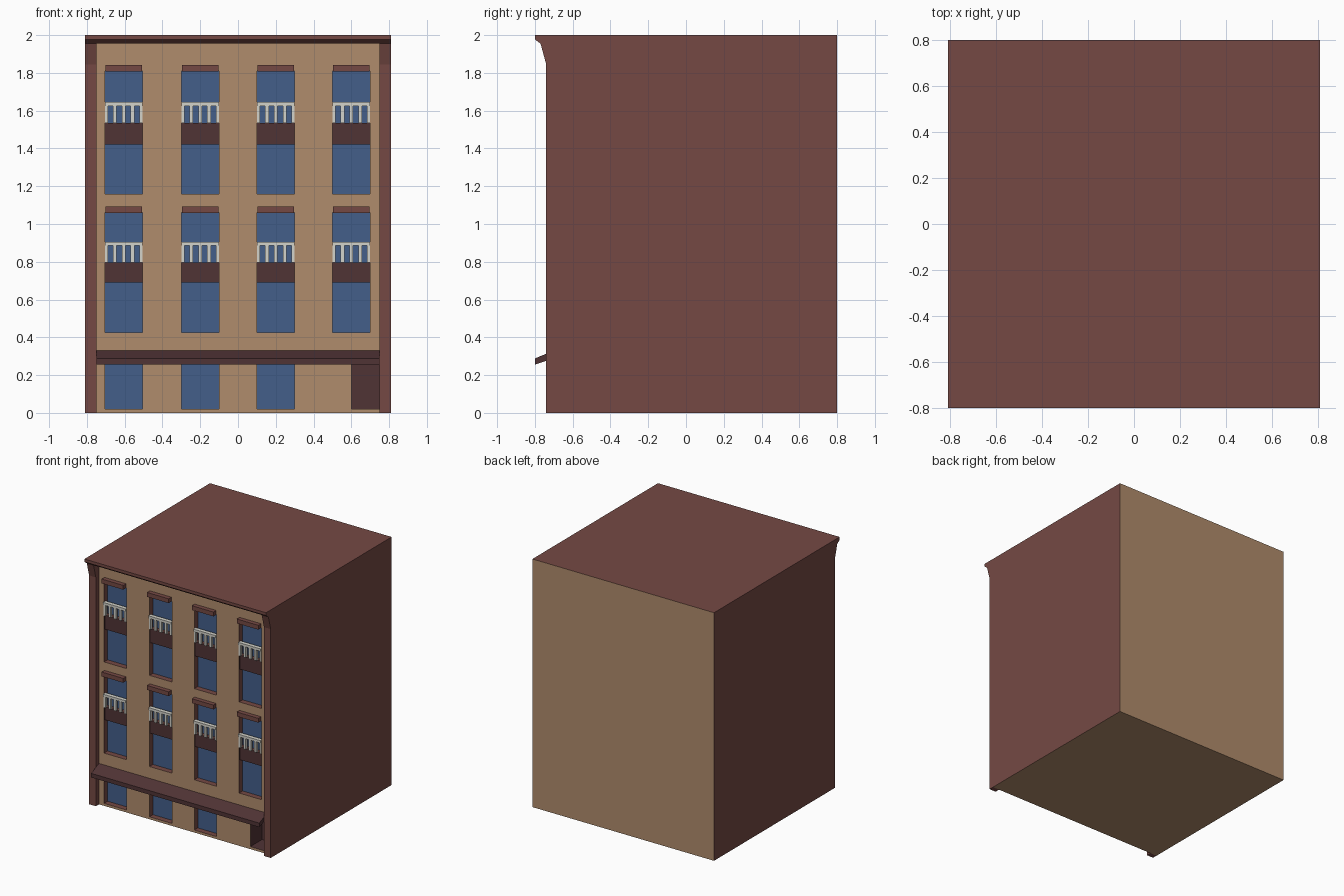
import bpy, bmesh
from mathutils import Vector

if "Cube" in bpy.data.objects:
    bpy.data.objects.remove(bpy.data.objects["Cube"])


def lin(c):
    c /= 255
    return c / 12.92 if c < 0.04045 else ((c + 0.055) / 1.055) ** 2.4


MATS = []
for name, rgb in [("tan_wall", (176, 140, 108)), ("red_brick", (117, 73, 68)),
                  ("dark_brown", (80, 51, 53)), ("blue_glass", (67, 95, 138)),
                  ("pale_stone", (212, 211, 203))]:
    m = bpy.data.materials.new(name)
    m.diffuse_color = (*[lin(c) for c in rgb], 1)
    m.use_nodes = True
    m.node_tree.nodes["Principled BSDF"].inputs["Base Color"].default_value = m.diffuse_color
    MATS.append(m)
TAN, RED, DARK, GLASS, PALE = range(5)


def face(bm, pts, mat, direction):
    """Flat face turned towards the given direction."""
    f = bm.faces.new([bm.verts.new(p) for p in pts])
    f.normal_update()
    if f.normal.dot(Vector(direction)) < 0:
        f.normal_flip()
    f.material_index = mat


def box(bm, x0, x1, y0, y1, z0, z1, mat):
    v = bmesh.ops.create_cube(bm, size=1)["verts"]
    for p in v:
        p.co = ((x0 + x1) / 2 + p.co.x * (x1 - x0), (y0 + y1) / 2 + p.co.y * (y1 - y0),
                (z0 + z1) / 2 + p.co.z * (z1 - z0))
    for f in {f for p in v for f in p.link_faces}:
        f.material_index = mat


def finish(bm, name):
    bmesh.ops.remove_doubles(bm, verts=bm.verts, dist=1e-5)
    me = bpy.data.meshes.new(name)
    bm.to_mesh(me)
    bm.free()
    for m in MATS:
        me.materials.append(m)
    ob = bpy.data.objects.new(name, me)
    bpy.context.collection.objects.link(ob)


W, IN, BACK, WALL = 0.81, 0.75, 0.8, -0.70      # outer/inner half width, back, facade plane
COLS = [-0.605, -0.2, 0.2, 0.6]                 # window column centres
FLOORS = [(0.425, 0.69, 0.795, 1.06), (1.16, 1.42, 1.535, 1.81)]

# Facade: grid of cells, each with its own depth, joined by reveals
xs = [-IN, -0.705, -0.505, -0.3, -0.1, 0.1, 0.3, 0.5, 0.6, 0.7, IN]
zs = [0, 0.02, 0.28, 0.425, 0.69, 0.795, 1.06, 1.16, 1.42, 1.535, 1.81, 1.955]
nx, nz = len(xs) - 1, len(zs) - 1


def cell(i, j):
    """Depth, face colour and reveal colour of one facade cell."""
    if 0 <= i < nx and 0 <= j < nz:
        x, z = (xs[i] + xs[i + 1]) / 2, (zs[j] + zs[j + 1]) / 2
        if 0.02 < z < 0.28 and x > 0.6:
            return -0.55, DARK, DARK
        if any(abs(x - c) < 0.1 for c in COLS):
            if 0.02 < z < 0.28 and x < 0.4:
                return -0.655, GLASS, RED
            for a, b, c, d in FLOORS:
                if b < z < c:
                    return -0.69, DARK, DARK
                if a < z < d:
                    return -0.655, GLASS, RED
    return WALL, TAN, TAN


bm = bmesh.new()
for i in range(nx + 1):
    for j in range(nz + 1):
        y, mat, trim = cell(i, j)
        if i < nx and j < nz:
            a, b, c, d = xs[i], xs[i + 1], zs[j], zs[j + 1]
            face(bm, [(a, y, c), (b, y, c), (b, y, d), (a, y, d)], mat, (0, -1, 0))
        if j < nz:
            y2, _, t2 = cell(i - 1, j)
            if abs(y - y2) > 1e-4:
                x, c, d = xs[i], zs[j], zs[j + 1]
                face(bm, [(x, y, c), (x, y2, c), (x, y2, d), (x, y, d)],
                     trim if y > y2 else t2, (y - y2, 0, 0))
        if i < nx:
            y2, _, t2 = cell(i, j - 1)
            if abs(y - y2) > 1e-4:
                z, a, b = zs[j], xs[i], xs[i + 1]
                face(bm, [(a, y, z), (a, y2, z), (b, y2, z), (b, y, z)],
                     trim if y > y2 else t2, (0, 0, y - y2))
finish(bm, "facade")

# Back wall and underside
bm = bmesh.new()
face(bm, [(-W, BACK, 0), (W, BACK, 0), (W, BACK, 2), (-W, BACK, 2)], TAN, (0, 1, 0))
face(bm, [(-W, WALL, 0), (W, WALL, 0), (W, BACK, 0), (-W, BACK, 0)], TAN, (0, 0, -1))
finish(bm, "back_and_base")

# Side walls with front piers that flare into the cornice
prof = [(-0.74, 0), (-0.74, 1.845), (-0.77, 1.955), (-0.8, 1.977), (-0.8, 2)]
for s, name in ((-1, "left_side_wall"), (1, "right_side_wall")):
    bm = bmesh.new()
    o, n = s * W, s * IN
    face(bm, [(o, y, z) for y, z in prof + [(BACK, 2), (BACK, 0)]], RED, (s, 0, 0))
    face(bm, [(n, y, z) for y, z in prof[:3] + [(WALL, 1.955), (WALL, 0)]], RED, (-s, 0, 0))
    for (y0, z0), (y1, z1) in zip(prof[:2], prof[1:3]):
        face(bm, [(o, y0, z0), (n, y0, z0), (n, y1, z1), (o, y1, z1)], RED, (0, -1, 0))
    face(bm, [(o, -0.74, 0), (n, -0.74, 0), (n, WALL, 0), (o, WALL, 0)], RED, (0, 0, -1))
    finish(bm, name)

# Cornice and flat roof
bm = bmesh.new()
for (y0, z0), (y1, z1) in zip(prof[2:4], prof[3:]):
    face(bm, [(-W, y0, z0), (W, y0, z0), (W, y1, z1), (-W, y1, z1)], RED, (0, -1, -0.1))
face(bm, [(-IN, -0.77, 1.955), (IN, -0.77, 1.955), (IN, WALL, 1.955), (-IN, WALL, 1.955)],
     RED, (0, 0, -1))
face(bm, [(-W, -0.8, 2), (W, -0.8, 2), (W, BACK, 2), (-W, BACK, 2)], RED, (0, 0, 1))
finish(bm, "cornice_and_roof")

# Sloping awning over the ground floor
aw = [(WALL, 0.33), (-0.8, 0.288), (-0.8, 0.255), (WALL, 0.29)]
bm = bmesh.new()
for (y0, z0), (y1, z1), d in zip(aw, aw[1:], [(0, 0, 1), (0, -1, 0), (0, 0, -1)]):
    face(bm, [(-IN, y0, z0), (IN, y0, z0), (IN, y1, z1), (-IN, y1, z1)], DARK, d)
for s in (-1, 1):
    face(bm, [(s * IN, y, z) for y, z in aw], DARK, (s, 0, 0))
finish(bm, "awning")

# Lintels and balustrades
lint, bal = bmesh.new(), bmesh.new()
for c in COLS:
    for _, _, z, top in FLOORS:
        box(lint, c - 0.096, c + 0.096, -0.735, WALL, top - 0.002, top + 0.033, RED)
        box(bal, c - 0.1, c + 0.1, -0.712, -0.68, z + 0.09, z + 0.11, PALE)
        for k in range(-2, 3):
            x0, x1 = max(-0.1, k * 0.047 - 0.01), min(0.1, k * 0.047 + 0.01)
            box(bal, c + x0, c + x1, -0.706, -0.686, z, z + 0.09, PALE)
finish(lint, "window_lintels")
finish(bal, "balustrades")
